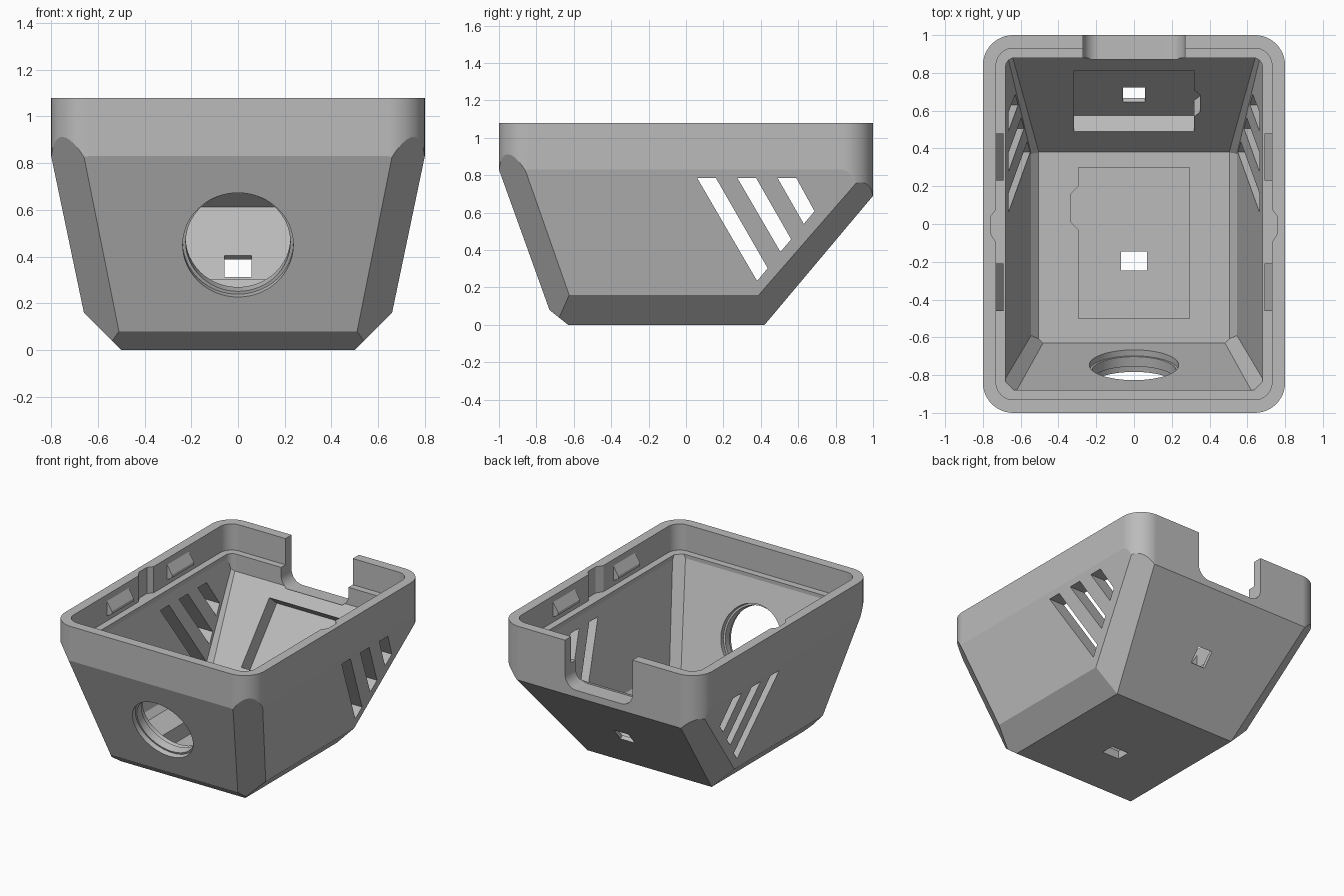
import bpy, bmesh, math
from mathutils import Matrix, Vector

cube = bpy.data.objects.get("Cube")
if cube:
    bpy.data.objects.remove(cube, do_unlink=True)

grey = bpy.data.materials.new("grey plastic")
grey.use_nodes = True
grey.diffuse_color = (0.5, 0.5, 0.5, 1)
grey.node_tree.nodes["Principled BSDF"].inputs["Base Color"].default_value = (0.5, 0.5, 0.5, 1)


def rounded(hx, hy, r, n=12):
    """Outline of a rounded rectangle."""
    pts = []
    for k, (sx, sy) in enumerate([(1, 1), (-1, 1), (-1, -1), (1, -1)]):
        for i in range(n + 1):
            a = (k + i / n) * math.pi / 2
            pts.append((sx * (hx - r) + r * math.cos(a), sy * (hy - r) + r * math.sin(a)))
    return pts


def circle(r, n=64):
    return [(r * math.cos(2 * math.pi * i / n), r * math.sin(2 * math.pi * i / n)) for i in range(n)]


def frame(u, v, w, origin):
    """Placement whose local axes are u, v, w."""
    m = Matrix((Vector(u).normalized(), Vector(v).normalized(), Vector(w).normalized())).transposed().to_4x4()
    m.translation = origin
    return m


def prism(name, pts, start, end, place=Matrix(), planes=()):
    """Extrude an outline, place it, then trim it with planes."""
    bm = bmesh.new()
    face = bm.faces.new([bm.verts.new((x, y, start)) for x, y in pts])
    ext = bmesh.ops.extrude_face_region(bm, geom=[face])
    top = [g for g in ext["geom"] if isinstance(g, bmesh.types.BMVert)]
    bmesh.ops.translate(bm, verts=top, vec=(0, 0, end - start))
    if not any(len(f.verts) == len(pts) and all(v not in top for v in f.verts) for f in bm.faces):
        bmesh.ops.holes_fill(bm, edges=[e for e in bm.edges if e.is_boundary], sides=0)
    bm.transform(place)
    for co, no in planes:
        bmesh.ops.bisect_plane(bm, geom=bm.verts[:] + bm.edges[:] + bm.faces[:],
                               plane_co=co, plane_no=no, clear_outer=True)
        bmesh.ops.holes_fill(bm, edges=[e for e in bm.edges if e.is_boundary], sides=0)
    bmesh.ops.remove_doubles(bm, verts=bm.verts[:], dist=1e-5)
    bmesh.ops.recalc_face_normals(bm, faces=bm.faces[:])
    mesh = bpy.data.meshes.new(name)
    bm.to_mesh(mesh)
    bm.free()
    mesh.materials.append(grey)
    ob = bpy.data.objects.new(name, mesh)
    bpy.context.collection.objects.link(ob)
    return ob


def activate(ob):
    bpy.ops.object.select_all(action="DESELECT")
    ob.select_set(True)
    bpy.context.view_layer.objects.active = ob


def cut(ob, cutter):
    cutter.hide_render = True
    mod = ob.modifiers.new("cut", "BOOLEAN")
    mod.operation = "DIFFERENCE"
    mod.solver = "EXACT"
    mod.object = cutter
    activate(ob)
    bpy.ops.object.modifier_apply(modifier=mod.name)
    bpy.data.objects.remove(cutter, do_unlink=True)


# Sloping sides of the shell: point, outward normal, wall thickness
slopes = [((0, -1, 0.83), (0, -0.75, -0.27), 0.124),
          ((0, -0.63, 0), (0, -0.08, -0.1), 0.12),
          ((0, 0.42, 0), (0, 0.69, -0.58), 0.14)]
for s in (1, -1):
    slopes += [((s * 0.8, 0, 0.83), (s * 0.67, 0, -0.14), 0.123),
               ((s * 0.5, 0, 0), (s, 0, -1), 0.117),
               ((s * 0.66, -1, 0.83), (s, -1, -0.56), 0.117),
               ((s * 0.499, 0.42, 0), (s * 0.1135, 0.0848, -0.0976), 0.113)]


def trims(inset):
    out = []
    for co, no, t in slopes:
        no = Vector(no).normalized()
        out.append((Vector(co) - no * t * inset, no))
    return out


# Shell with its cavity and the stepped rim
FLOOR, LEDGE, TOP = 0.17, 0.89, 1.08
shell = prism("shell", rounded(0.8, 1.0, 0.16), 0, TOP, planes=trims(0))
cut(shell, prism("cavity_cutter", rounded(0.68, 0.88, 0.05), FLOOR, 1.2, planes=trims(1)))
cut(shell, prism("rim_cutter", rounded(0.73, 0.93, 0.09), LEDGE, 1.2))

# Cable notch in the back wall
r = 0.09
notch = [(-0.27, 1.2)]
for sx, a0 in ((-1, math.pi), (1, 1.5 * math.pi)):
    for i in range(13):
        a = a0 + i / 12 * math.pi / 2
        notch.append((sx * (0.27 - r) + r * math.cos(a), 0.74 + r + r * math.sin(a)))
notch.append((0.27, 1.2))
cut(shell, prism("notch_cutter", notch, 0.87, 1.2, frame((1, 0, 0), (0, 0, 1), (0, 1, 0), (0, 0, 0))))

# Slanted vents through both sides
side = frame((0, 1, 0), (0, 0, 1), (1, 0, 0), (0, 0, 0))
for y, low_y, low_z in ((0.06, 0.38, 0.235), (0.275, 0.505, 0.39), (0.49, 0.63, 0.54)):
    vent = [(y, 0.785), (low_y, low_z), (low_y + 0.057, low_z + 0.068), (y + 0.1, 0.785)]
    cut(shell, prism("vent_cutter", vent, -1, 1, side))

# Round front opening with a thin lip inside
front = frame((1, 0, 0), (0, -0.27, 0.75), (0, 0.75, 0.27), (0, -0.863, 0.45))
for radius, a, b in ((0.224, -0.1, 0.25), (0.237, -0.1, 0.035), (0.237, 0.09, 0.25)):
    cut(shell, prism("opening_cutter", circle(radius), a, b, front))


def box(x0, x1, y0, y1):
    return [(x0, y0), (x1, y0), (x1, y1), (x0, y1)]


# Pocket and small hole in the floor
pocket = [(-0.294, -0.5), (0.294, -0.5), (0.294, 0.3), (-0.294, 0.3),
          (-0.294, 0.2), (-0.333, 0.16), (-0.333, 0.01), (-0.294, -0.03)]
cut(shell, prism("floor_pocket_cutter", pocket, 0.06, 0.2))
cut(shell, prism("floor_hole_cutter", box(-0.07, 0.07, -0.245, -0.145), -0.1, 0.2))

# Pocket and small hole in the back slope
back = frame((1, 0, 0), (0, 0.58, 0.69), (0, 0.69, -0.58), (0, 0.49, 0.301))
pocket = [(-0.317, 0), (0.317, 0), (0.317, 0.12), (0.35, 0.16),
          (0.35, 0.3), (0.317, 0.34), (0.317, 0.5), (-0.317, 0.5)]
cut(shell, prism("back_pocket_cutter", pocket, -0.03, 0.112, back))
cut(shell, prism("back_hole_cutter", box(-0.058, 0.058, 0.11, 0.23), -0.03, 0.3, back))

# Rim grooves and snap clips on both sides
for s, label in ((1, "left"), (-1, "right")):
    groove = [(s * 0.71, -0.13), (s * 0.76, -0.05), (s * 0.76, 0.04), (s * 0.71, 0.1)]
    cut(shell, prism("groove_cutter", groove, LEDGE, 1.2))
    clip = [(s * 0.74, 1.05), (s * 0.69, 0.97), (s * 0.69, 0.95), (s * 0.74, 0.92)]
    for y, end in ((-0.46, "front"), (0.23, "back")):
        prism(f"{label}_{end}_clip", clip, y, y + 0.25,
              frame((1, 0, 0), (0, 0, 1), (0, 1, 0), (0, 0, 0)))

# Smooth only the rounded corners and the opening
activate(shell)
bpy.ops.object.shade_smooth_by_angle(angle=math.radians(10))
weighted = shell.modifiers.new("weighted_normals", "WEIGHTED_NORMAL")
weighted.keep_sharp = True
